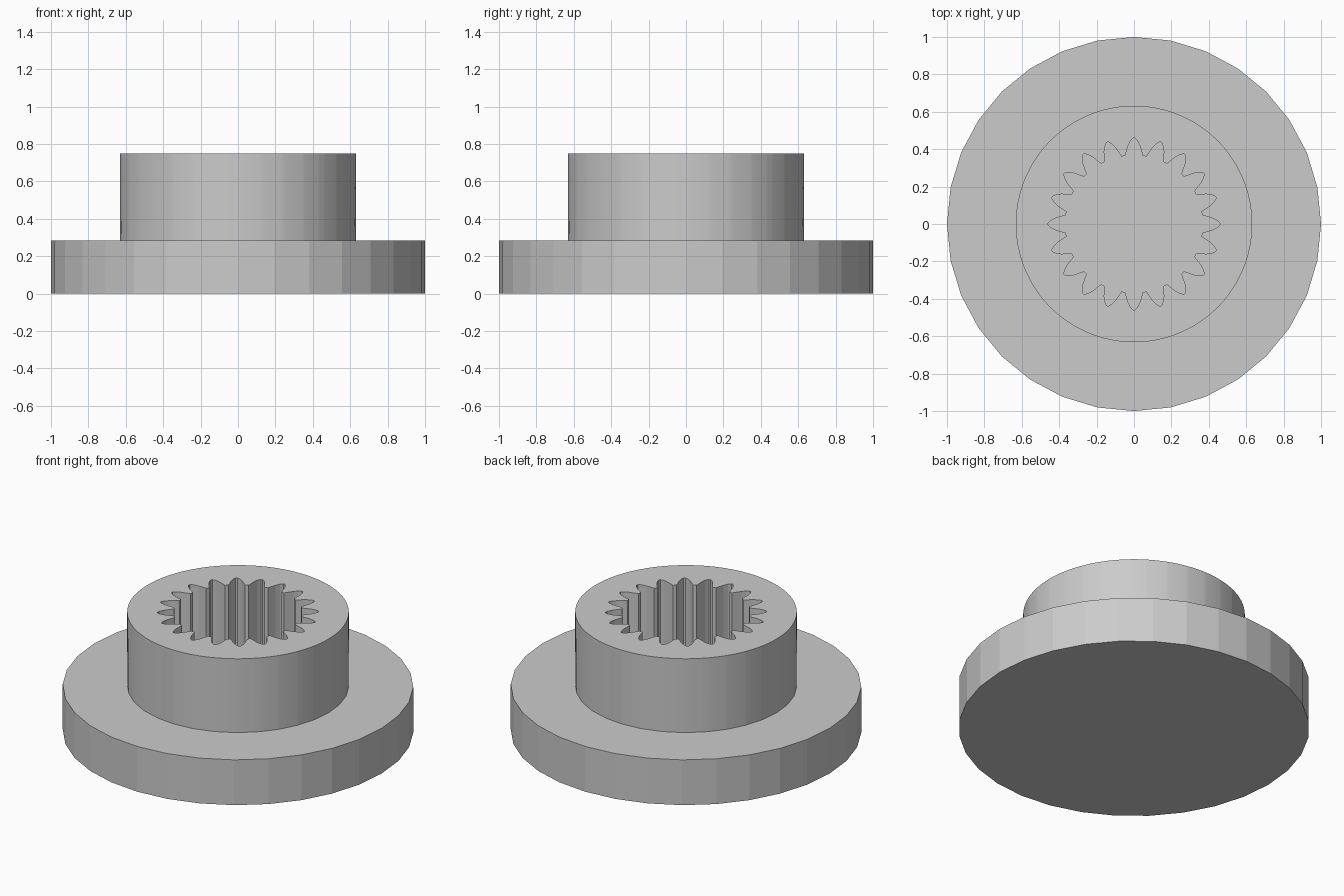
import bpy, bmesh, math

if "Cube" in bpy.data.objects:
    bpy.data.objects.remove(bpy.data.objects["Cube"])

FLANGE_TOP, HUB_TOP = 0.285, 0.75
HUB_R, TEETH, SIDES = 0.632, 20, 32

grey = bpy.data.materials.new("plain grey")
grey.diffuse_color = (0.6, 0.6, 0.6, 1)
grey.use_nodes = True
grey.node_tree.nodes["Principled BSDF"].inputs["Base Color"].default_value = grey.diffuse_color


def finish(bm, name):
    bmesh.ops.recalc_face_normals(bm, faces=bm.faces)
    mesh = bpy.data.meshes.new(name)
    bm.to_mesh(mesh)
    bm.free()
    mesh.materials.append(grey)
    bpy.context.collection.objects.link(bpy.data.objects.new(name, mesh))


def ring(bm, points, z):
    return [bm.verts.new((r * math.cos(a), r * math.sin(a), z)) for a, r in points]


def bridge(bm, lower, upper):
    n = len(lower)
    for i in range(n):
        j = (i + 1) % n
        bm.faces.new((lower[i], lower[j], upper[j], upper[i]))


# Flange: faceted disc whose top is also the socket floor
bm = bmesh.new()
disc = [(2 * math.pi * i / SIDES, 1.0) for i in range(SIDES)]
bottom, top = ring(bm, disc, 0), ring(bm, disc, FLANGE_TOP)
bm.faces.new(bottom)
bm.faces.new(top)
bridge(bm, bottom, top)
finish(bm, "flange")

# Splined socket outline: half a groove (degrees, radius), mirrored and repeated
half = [(0.6, 0.46), (2.4, 0.445), (4.3, 0.42), (5.8, 0.392), (7.4, 0.367)]
groove = [(-d, r) for d, r in reversed(half)] + half
spline = [(math.radians(t * 360 / TEETH + d), r) for t in range(TEETH) for d, r in groove]


def coarse_radius(a):
    step = 2 * math.pi / SIDES
    return HUB_R * math.cos(step / 2) / math.cos(a % step - step / 2)


# Hub: round rim above, faceted foot below, splined bore
bm = bmesh.new()
outer_low = ring(bm, [(a, coarse_radius(a)) for a, r in spline], FLANGE_TOP)
outer_top = ring(bm, [(a, HUB_R) for a, r in spline], HUB_TOP)
inner_top = ring(bm, spline, HUB_TOP)
inner_low = ring(bm, spline, FLANGE_TOP)
for lower, upper in ((outer_low, outer_top), (outer_top, inner_top), (inner_top, inner_low)):
    bridge(bm, lower, upper)
finish(bm, "splined_hub")
